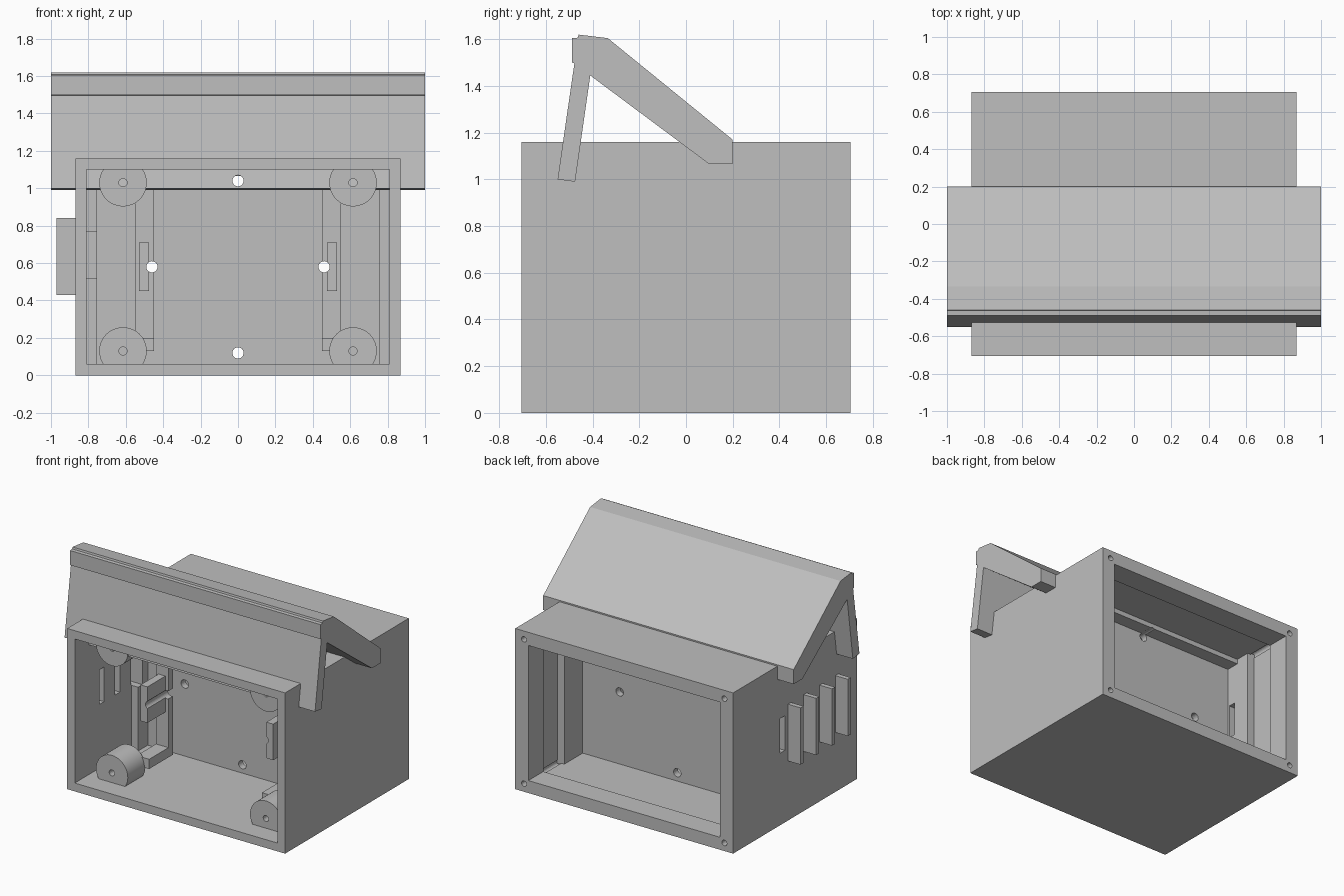
import bpy, bmesh, math
from mathutils import Matrix, Vector

if "Cube" in bpy.data.objects:
    bpy.data.objects.remove(bpy.data.objects["Cube"])

grey = bpy.data.materials.new("light_grey")
grey.diffuse_color = (0.52, 0.52, 0.52, 1)
grey.use_nodes = True
grey.node_tree.nodes["Principled BSDF"].inputs["Base Color"].default_value = grey.diffuse_color


def finish(bm, name):
    bmesh.ops.recalc_face_normals(bm, faces=bm.faces)
    me = bpy.data.meshes.new(name)
    bm.to_mesh(me)
    bm.free()
    ob = bpy.data.objects.new(name, me)
    bpy.context.collection.objects.link(ob)
    me.materials.append(grey)
    return ob


def box(name, x, y, z):
    bm = bmesh.new()
    bmesh.ops.create_cube(bm, size=1)
    for v in bm.verts:
        v.co = Vector([r[0] + (c + 0.5) * (r[1] - r[0]) for c, r in zip(v.co, (x, y, z))])
    return finish(bm, name)


def rod(name, x, z, r, y0, y1, n=32):
    # cylinder running front to back
    bm = bmesh.new()
    m = Matrix.Translation((x, (y0 + y1) / 2, z)) @ Matrix.Rotation(math.pi / 2, 4, 'X')
    bmesh.ops.create_cone(bm, cap_ends=True, segments=n, radius1=r, radius2=r,
                          depth=y1 - y0, matrix=m)
    return finish(bm, name)


def prism(name, pts, x0, x1):
    # (y, z) profile swept along x
    bm = bmesh.new()
    f = bm.faces.new([bm.verts.new((x0, y, z)) for y, z in pts])
    ext = bmesh.ops.extrude_face_region(bm, geom=[f])
    bmesh.ops.translate(bm, vec=(x1 - x0, 0, 0),
                        verts=[g for g in ext["geom"] if isinstance(g, bmesh.types.BMVert)])
    return finish(bm, name)


def cut(ob, cutters, op='DIFFERENCE'):
    for c in cutters:
        m = ob.modifiers.new("cut", 'BOOLEAN')
        m.operation, m.solver, m.object = op, 'EXACT', c
        c.hide_render = True
        c.hide_set(True)


# Casing: front chamber, back chamber and narrower back rim
body = box("casing", (-0.87, 0.87), (-0.705, 0.705), (0, 1.16))
cut(body, [
    box("front_chamber_cutter", (-0.81, 0.81), (-0.8, 0.05), (0.06, 1.10)),
    box("back_chamber_cutter", (-0.81, 0.81), (0.10, 0.535), (0.06, 1.10)),
    box("back_opening_cutter", (-0.765, 0.765), (0.5, 0.8), (0.09, 1.065)),
])

# Side liners stepping the chamber walls in
liners = [box("side_liner", sorted((s * 0.755, s * 0.815)), (-0.06, 0.31), (0.05, 1.11))
          for s in (-1, 1)]

# Vent slots in the left wall, each with a fin in front of it
slots = []
for i in range(4):
    y = 0.08 - 0.18 * i
    slots.append(box("slot_cutter", (-0.9, -0.7), (y + 0.035, y + 0.09), (0.52, 0.77)))
    box("vent_fin", (-0.97, -0.86), (y - 0.034, y), (0.43, 0.84))
cut(body, slots)
cut(liners[0], slots)

# Screw holes in the partition and back rim
drills = [rod("drill", x, z, 0.03, -0.65, 0.3, 24)
          for x, z in ((0, 1.04), (0, 0.12), (-0.46, 0.58), (0.46, 0.58))]
rim_drills = [rod("rim_drill", sx * 0.8, z, 0.02, 0.3, 0.8, 16)
              for sx in (-1, 1) for z in (0.058, 1.1)]
cut(body, drills + rim_drills)

for s in (-1, 1):
    # Corner mounts with a pilot hole
    for z in (0.13, 1.03):
        mount = rod("corner_mount", s * 0.615, z, 0.127, -0.56, -0.36, 48)
        cut(mount, [rod("pilot_drill", s * 0.615, z, 0.022, -0.6, -0.42, 16)])
    # Upright bracket with foot and clamp block
    post = box("bracket_post", sorted((s * 0.45, s * 0.55)), (-0.15, -0.10), (0.13, 1.10))
    box("bracket_foot", sorted((s * 0.45, s * 0.55)), (-0.37, -0.15), (0.13, 0.20))
    clamp = box("clamp_block", sorted((s * 0.475, s * 0.53)), (-0.355, -0.15), (0.45, 0.71))
    cut(post, drills)
    cut(clamp, drills)
    # Small corner blocks on the floor
    box("floor_block", sorted((s * 0.76, s * 0.815)), (-0.06, 0.06), (0.05, 0.09))

# Roof slope and hanging front flap
roof = prism("roof_flap", [
    (-0.55, 1.0), (-0.475, 0.99), (-0.41, 1.445), (0.10, 1.065), (0.20, 1.065),
    (0.20, 1.17), (-0.335, 1.605), (-0.46, 1.62), (-0.463, 1.607), (-0.488, 1.605),
    (-0.488, 1.50), (-0.478, 1.497)], -1, 1)
cut(roof, [drills[0]])

# Smooth the round mounts only
for ob in bpy.context.scene.objects:
    if ob.name.startswith("corner_mount"):
        bpy.ops.object.select_all(action='DESELECT')
        ob.select_set(True)
        bpy.context.view_layer.objects.active = ob
        bpy.ops.object.shade_smooth_by_angle(angle=math.radians(30))
